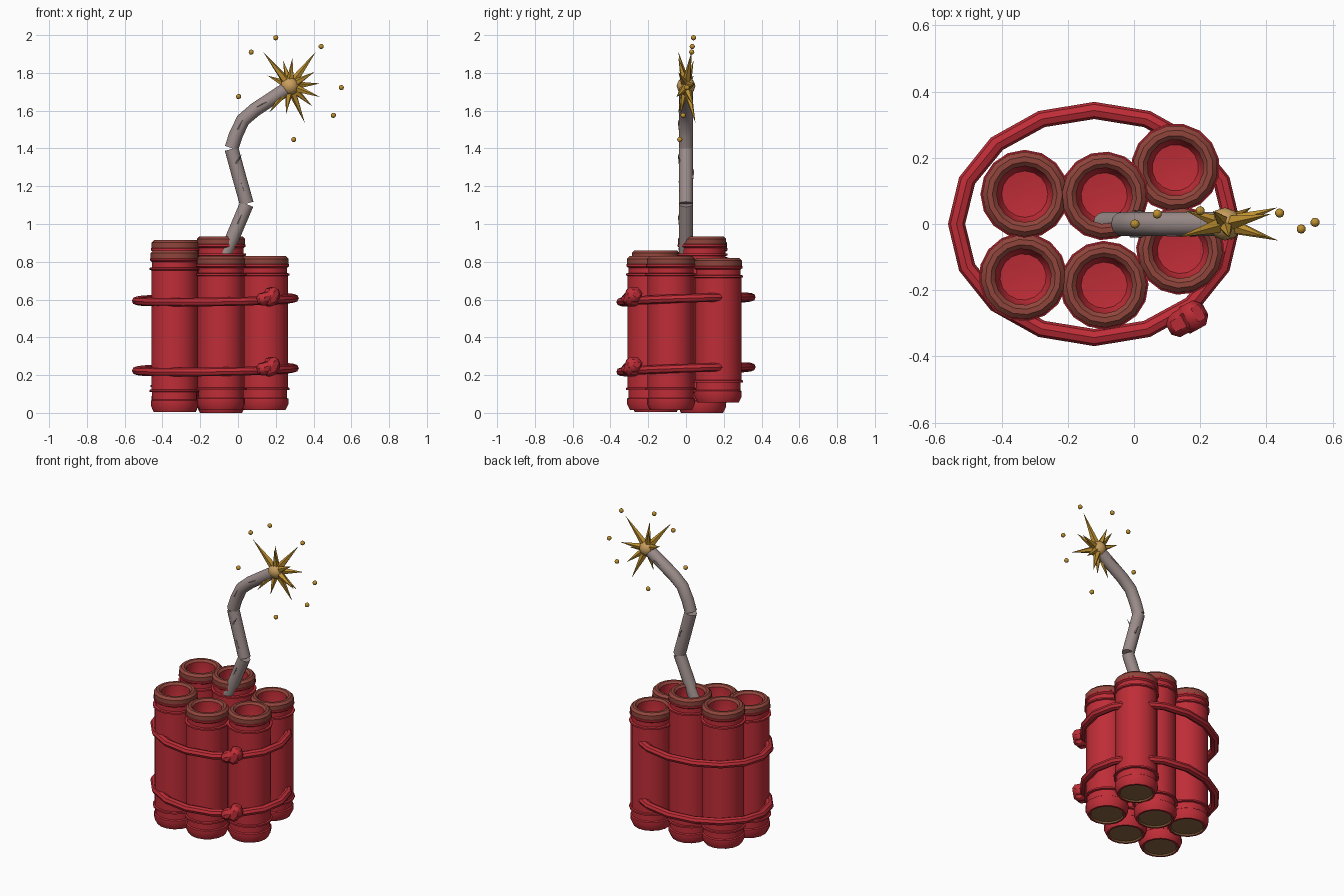
import bpy, bmesh, math
from mathutils import Vector, Matrix

if "Cube" in bpy.data.objects:
    bpy.data.objects.remove(bpy.data.objects["Cube"])


def mat(name, rgb):
    m = bpy.data.materials.new(name)
    m.diffuse_color = (*rgb, 1)
    m.use_nodes = True
    m.node_tree.nodes["Principled BSDF"].inputs["Base Color"].default_value = m.diffuse_color
    return m


RED = mat("red", (0.52, 0.026, 0.038))
RIM = mat("rim_brown", (0.28, 0.06, 0.045))
BASE = mat("base_brown", (0.26, 0.13, 0.05))
GREY = mat("fuse_grey", (0.33, 0.265, 0.255))
GOLD = mat("gold", (0.52, 0.28, 0.03))
GLOW = mat("glow", (0.58, 0.34, 0.11))


def finish(name, bm, mats, smooth=40):
    bmesh.ops.recalc_face_normals(bm, faces=bm.faces)
    me = bpy.data.meshes.new(name)
    bm.to_mesh(me)
    bm.free()
    ob = bpy.data.objects.new(name, me)
    bpy.context.collection.objects.link(ob)
    for m in mats:
        me.materials.append(m)
    if smooth:
        bpy.ops.object.select_all(action='DESELECT')
        ob.select_set(True)
        bpy.context.view_layer.objects.active = ob
        bpy.ops.object.shade_smooth_by_angle(angle=math.radians(smooth))
    return ob


def skin(bm, rings, closed=False, mats=None):
    """Bridge equal-sized rings of points with quads."""
    vr = [[bm.verts.new(p) for p in r] for r in rings]
    n = len(vr[0])
    for i in range(len(vr) if closed else len(vr) - 1):
        a, b = vr[i], vr[(i + 1) % len(vr)]
        for k in range(n):
            f = bm.faces.new((a[k], a[(k + 1) % n], b[(k + 1) % n], b[k]))
            f.material_index = mats[i] if mats else 0
    return vr


def circle(r, z, n, turn=0):
    return [(r * math.cos(turn + math.tau * k / n), r * math.sin(turn + math.tau * k / n), z)
            for k in range(n)]


# --- Hollow sticks: turned profile (radius, height, material of next band)
def stick(name, x, y, b, t, turn):
    prof = [(0.03, t - 0.17, 0), (0.07, t - 0.165, 0), (0.085, t - 0.14, 0), (0.085, t - 0.012, 1),
            (0.098, t, 1), (0.114, t, 1), (0.128, t - 0.014, 1), (0.128, t - 0.042, 0),
            (0.131, t - 0.044, 0), (0.131, t - 0.054, 0), (0.12, t - 0.062, 0),
            (0.12, t - 0.09, 0), (0.134, t - 0.092, 0), (0.134, t - 0.102, 0), (0.125, t - 0.105, 0),
            (0.125, b + 0.12, 0), (0.134, b + 0.117, 0), (0.134, b + 0.107, 0), (0.12, b + 0.105, 0),
            (0.12, b + 0.065, 0), (0.127, b + 0.06, 0), (0.127, b + 0.032, 0),
            (0.112, b, 0), (0.1, b, 2), (0.095, b + 0.008, 2)]
    bm = bmesh.new()
    vr = skin(bm, [circle(r, z, 16, turn) for r, z, _ in prof], mats=[p[2] for p in prof])
    bm.faces.new(vr[0])
    bm.faces.new(vr[-1]).material_index = 2
    bmesh.ops.translate(bm, verts=bm.verts, vec=(x, y, 0))
    finish(name, bm, [RED, RIM, BASE])


for i, (x, y, b, t) in enumerate([(-0.33, 0.09, 0.03, 0.915), (-0.09, 0.085, 0.0, 0.935),
                                  (0.125, 0.17, 0.055, 0.82), (-0.335, -0.16, 0.005, 0.86),
                                  (-0.09, -0.185, 0.015, 0.83), (0.14, -0.08, 0.015, 0.83)]):
    stick(f"stick_{i + 1}", x, y, b, t, i * 0.3)


# --- Two ropes around the bundle, each with a knot
def rope(tag, z0):
    bm, rings = bmesh.new(), []
    for k in range(16):
        a = math.tau * k / 16
        c = Vector((-0.12 + 0.416 * math.cos(a), 0.343 * math.sin(a), z0 + 0.014 * math.sin(a + 0.5)))
        out = Vector((math.cos(a), math.sin(a), 0))
        rings.append([c + out * 0.026 * math.cos(q) + Vector((0, 0, 0.023 * math.sin(q)))
                      for q in (math.tau * j / 8 for j in range(8))])
    skin(bm, rings, closed=True)
    finish(f"rope_{tag}", bm, [RED])
    # knot: a fat wrapped lump and a smaller cross loop
    bm = bmesh.new()
    for size, tilt, off in (((0.125, 0.075, 0.065), -0.25, (0, 0, 0.0)),
                            ((0.07, 0.085, 0.1), 0.5, (0.015, 0, 0.005))):
        m = (Matrix.Translation((0.16, -0.288, z0 + 0.01)) @ Matrix.Rotation(0.5, 4, 'Z')
             @ Matrix.Translation(off) @ Matrix.Rotation(tilt, 4, 'Y') @ Matrix.Diagonal((*size, 1)))
        bmesh.ops.create_cube(bm, size=1, matrix=m)
    bmesh.ops.bevel(bm, geom=bm.edges[:], offset=0.02, segments=1, affect='EDGES')
    finish(f"knot_{tag}", bm, [RED])


rope("upper", 0.6)
rope("lower", 0.23)


# --- Fuse: separate bent lengths in the xz plane
def fuse(name, path, r=0.037, n=12):
    pts = [Vector((x, 0, z)) for x, z in path]
    rings = []
    for i, p in enumerate(pts):
        d = (pts[min(i + 1, len(pts) - 1)] - pts[max(i - 1, 0)]).normalized()
        side = Vector((d.z, 0, -d.x))
        rings.append([p + side * r * math.cos(q) + Vector((0, r * math.sin(q), 0))
                      for q in (math.tau * k / n for k in range(n))])
    bm = bmesh.new()
    vr = skin(bm, rings)
    bm.faces.new(vr[0])
    bm.faces.new(vr[-1])
    finish(name, bm, [GREY])


fuse("fuse_lower", [(-0.09, 0.79), (-0.03, 0.925), (0.046, 1.105)])
fuse("fuse_middle", [(0.046, 1.108), (0.006, 1.25), (-0.034, 1.397)])
fuse("fuse_upper", [(-0.034, 1.402), (-0.012, 1.47), (0.026, 1.55), (0.09, 1.605), (0.265, 1.72)])


def cone(bm, base, direction, length, r, sides):
    rot = direction.to_track_quat('Z', 'Y').to_matrix().to_4x4()
    bmesh.ops.create_cone(bm, cap_ends=True, segments=sides, radius1=r, radius2=0, depth=length,
                          matrix=Matrix.Translation(base) @ rot @ Matrix.Translation((0, 0, length / 2)))


# frayed strands lifting off the fuse
bm = bmesh.new()
for x, y, z, dx, dz in ((0.03, -0.03, 1.17, -0.3, 1), (-0.01, -0.033, 1.32, 0.6, 1),
                        (0.02, 0.033, 1.24, -0.4, 1), (0.0, -0.033, 1.5, 0.5, 1),
                        (0.1, -0.03, 1.62, 1, 0.5), (0.16, 0.03, 1.66, 1, 0.5), (0.0, -0.033, 1.0, 0.4, 1)):
    cone(bm, Vector((x, y, z)), Vector((dx, y * 5, dz)).normalized(), 0.06, 0.008, 4)
finish("fuse_strands", bm, [GREY], 0)

# --- Spark: glowing ball, spikes and flying dots
CENTRE = Vector((0.275, 0, 1.73))
bm = bmesh.new()
bmesh.ops.create_icosphere(bm, subdivisions=2, radius=0.05, matrix=Matrix.Translation(CENTRE))
finish("spark_ball", bm, [GLOW])

bm = bmesh.new()
for deg, length, y in ((53, 0.23, 0.03), (85, 0.15, -0.04), (128, 0.23, -0.04), (105, 0.14, 0.04),
                       (155, 0.13, 0.04), (5, 0.16, 0.05), (30, 0.15, -0.04), (340, 0.17, -0.05),
                       (292, 0.21, 0.05), (318, 0.16, 0.04), (232, 0.18, -0.04), (262, 0.15, -0.03),
                       (205, 0.13, 0.03)):
    a = math.radians(deg)
    tip = Vector((math.cos(a) * length, y, math.sin(a) * length))
    cone(bm, CENTRE, tip.normalized(), tip.length, 0.027, 5)
finish("spark_spikes", bm, [GOLD], 0)

bm = bmesh.new()
for p in ((0.2, 0.04, 1.986), (0.44, 0.033, 1.94), (0.07, 0.03, 1.91), (0.003, 0, 1.675),
          (0.547, 0.005, 1.722), (0.505, -0.015, 1.575), (0.295, -0.033, 1.447)):
    bmesh.ops.create_icosphere(bm, subdivisions=2, radius=0.014, matrix=Matrix.Translation(p))
finish("spark_dots", bm, [GOLD])
